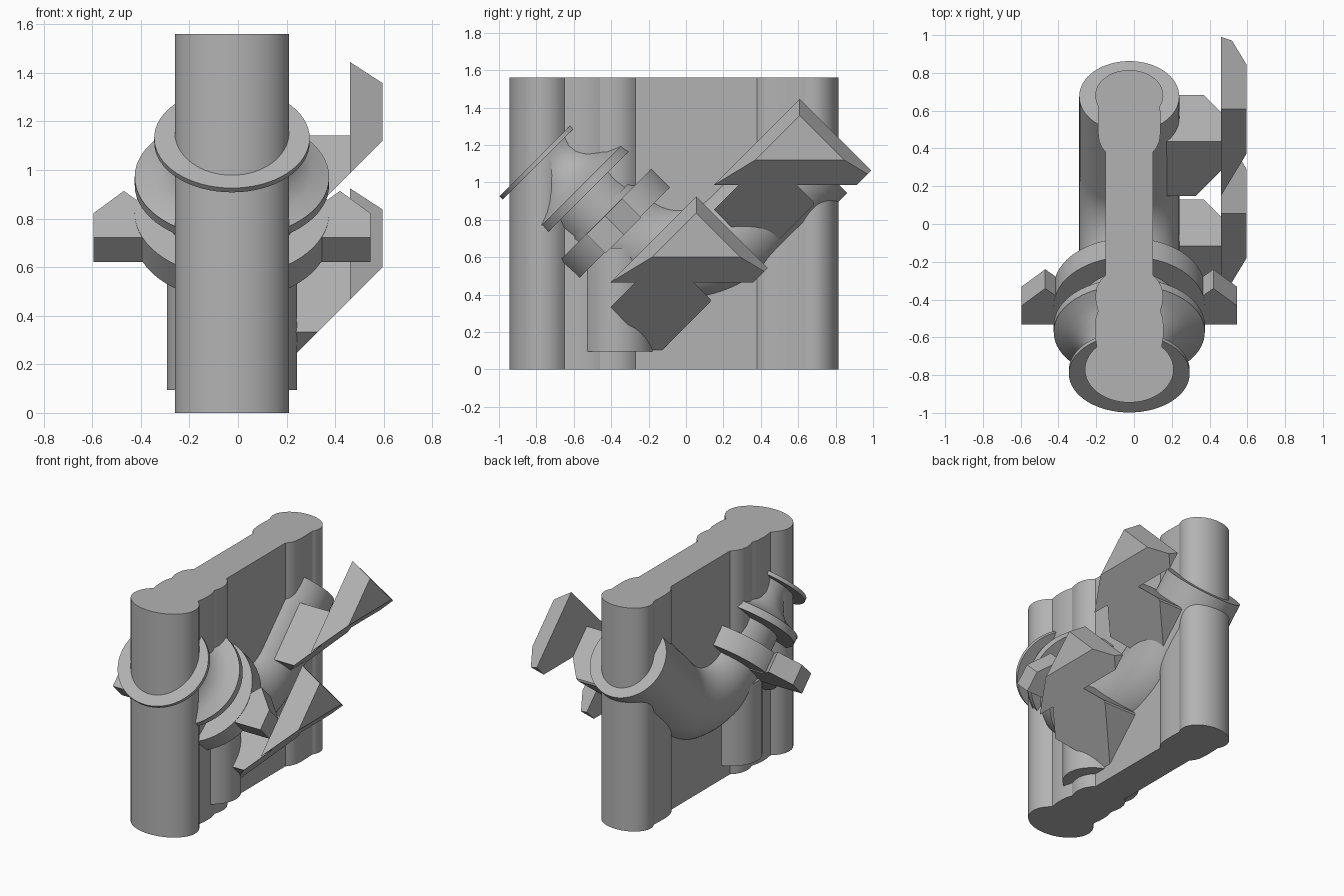
import bpy, bmesh, math
from mathutils import Vector

if "Cube" in bpy.data.objects:
    bpy.data.objects.remove(bpy.data.objects["Cube"])

CX = -0.025            # centre plane of pipework
R2 = math.sqrt(2)

grey = bpy.data.materials.new("plain grey")
grey.diffuse_color = (0.45, 0.45, 0.45, 1)
grey.use_nodes = True
grey.node_tree.nodes["Principled BSDF"].inputs["Base Color"].default_value = grey.diffuse_color


def finish(name, bm, smooth=True):
    bmesh.ops.recalc_face_normals(bm, faces=bm.faces)
    me = bpy.data.meshes.new(name)
    bm.to_mesh(me)
    bm.free()
    me.materials.append(grey)
    ob = bpy.data.objects.new(name, me)
    bpy.context.collection.objects.link(ob)
    if smooth:
        bpy.ops.object.select_all(action='DESELECT')
        ob.select_set(True)
        bpy.context.view_layer.objects.active = ob
        bpy.ops.object.shade_smooth_by_angle(angle=math.radians(28))
    return ob


def sweep(name, rings, n=64):
    """Skin elliptical rings (y, z, heading, x radius, in-plane radius)."""
    bm = bmesh.new()
    loops = []
    for y, z, a, rx, rt in rings:
        loop = []
        for i in range(n):
            u = 2 * math.pi * i / n
            t = rt * math.sin(u)
            loop.append(bm.verts.new((CX + rx * math.cos(u),
                                      y - t * math.sin(a), z + t * math.cos(a))))
        loops.append(loop)
    for A, B in zip(loops, loops[1:]):
        for i in range(n):
            j = (i + 1) % n
            bm.faces.new((A[i], A[j], B[j], B[i]))
    bm.faces.new(loops[0])
    bm.faces.new(loops[-1])
    return finish(name, bm)


def extrude(name, pts, vec, smooth=True):
    """Extrude a closed outline along a vector."""
    bm = bmesh.new()
    f = bm.faces.new([bm.verts.new(p) for p in pts])
    new = bmesh.ops.extrude_face_region(bm, geom=[f])["geom"]
    bmesh.ops.translate(bm, vec=vec, verts=[v for v in new if isinstance(v, bmesh.types.BMVert)])
    return finish(name, bm, smooth)


def clipped(name, planes, offset):
    """Convex block bounded by half spaces n.p <= d."""
    bm = bmesh.new()
    bmesh.ops.create_cube(bm, size=6)
    for n, d in planes:
        n = Vector(n)
        bmesh.ops.bisect_plane(bm, geom=bm.verts[:] + bm.edges[:] + bm.faces[:],
                               plane_co=n * (d / n.length_squared), plane_no=n,
                               clear_outer=True)
        bmesh.ops.holes_fill(bm, edges=[e for e in bm.edges if e.is_boundary])
    bmesh.ops.translate(bm, vec=offset, verts=bm.verts)
    return finish(name, bm, False)


# upright wall: bulging outline extruded upward
half = []
for i in range(25):                                    # rounded front column
    a = math.radians(-90 + 133 * i / 24)
    half.append((0.235 * math.cos(a), -0.77 + 0.175 * math.sin(a)))
half += [(0.18, -0.6), (0.182, -0.555), (0.178, -0.5), (0.165, -0.46),
         (0.176, -0.42), (0.18, -0.38), (0.172, -0.335), (0.15, -0.295), (0.125, -0.27),
         (0.125, 0.38), (0.145, 0.405), (0.16, 0.44), (0.166, 0.49), (0.166, 0.55)]
for i in range(21):                                    # rounded back column
    a = math.radians(-25 + 115 * i / 20)
    half.append((0.18 * math.cos(a), 0.68 + 0.135 * math.sin(a)))
outline = [(CX + x, y, 0) for x, y in half]
outline += [(CX - x, y, 0) for x, y in reversed(half[1:-1])]
extrude("upright_wall", outline, (0, 0, 1.56))


# tilted fittings, turned about the axis sloping down to the back
def tilted(name, profile, t=0.265, squash=0.91):
    sweep(name, [((s + t) / R2, (t - s) / R2, -math.pi / 4, r, r * squash)
                 for s, r in profile])


tilted("inlet_flange", [(-1.36, 0.32), (-1.335, 0.32)], 0.24)
tilted("inlet_neck", [(-1.34, 0.235), (-1.29, 0.225), (-1.24, 0.232), (-1.19, 0.255),
                      (-1.15, 0.29), (-1.12, 0.33), (-1.09, 0.40)], 0.28, 0.88)
tilted("collar_disc", [(-1.09, 0.40), (-1.04, 0.40)], 0.285, 0.87)
tilted("collar_body", [(-1.04, 0.27), (-0.85, 0.27)])
tilted("clamp_ring", [(-0.89, 0.40), (-0.75, 0.40)], 0.275, 0.925)

# lugs on both sides of the clamp ring
axis = Vector((0, 1, -1)) / R2
across = Vector((0, 1, 1)) / R2
for side, label in ((-1, "left"), (1, "right")):
    shape = [(0.2, -0.135), (0.57, -0.135), (0.57, 0.005), (0.445, 0.135),
             (0.37, 0.06), (0.2, 0.06)]
    pts = [Vector((CX + side * x, 0, 0)) + across * (0.27 + t) + axis * -0.887 for x, t in shape]
    extrude("clamp_lug_" + label, pts, axis * 0.143, False)

# bent pipe: short straight, quarter bend, straight outlet
R, r = 0.47, 0.265
path = [(-0.46, 0.84, -math.pi / 4, r, r)]
for i in range(25):
    a = math.radians(-45 + 90 * i / 24)
    path.append((-0.037 + R * math.sin(a), 1.085 - R * math.cos(a), a, r, r))
path.append((0.675, 1.13, math.pi / 4, r, r))
sweep("bent_pipe", path)

# vertical drain stub below the clamp
sweep("drain_stub", [(-0.368, 0.095, math.pi / 2, 0.268, 0.213),
                     (-0.368, 0.65, math.pi / 2, 0.268, 0.213)])

# two side arms with chamfered end wings
under = ((1, 0, -1), -0.005)
k = 0.65
wing = [((-1, 0, 0), -0.46), ((1, 0, 0), 0.595),
        ((k, 1, 1), 0.98 + k * 0.46), ((k, -1, 1), 0.87 + k * 0.46),
        ((0, 1, -1), -0.105), under]
arm = [((-1, 0, 0), 0), ((1, 0, 0), 0.461), ((0, 1, 1), 0.505), ((0, -1, 1), 0.737),
       ((0, 1, 0), 0.13), ((0, 1, -1), -0.23), ((0, -1, -1), 0.07), under]
for label, off in (("lower", (0, 0, 0)), ("upper", (0, 0.553, 0.52))):
    clipped(label + "_arm", arm, off)
    clipped(label + "_wing", wing, off)
